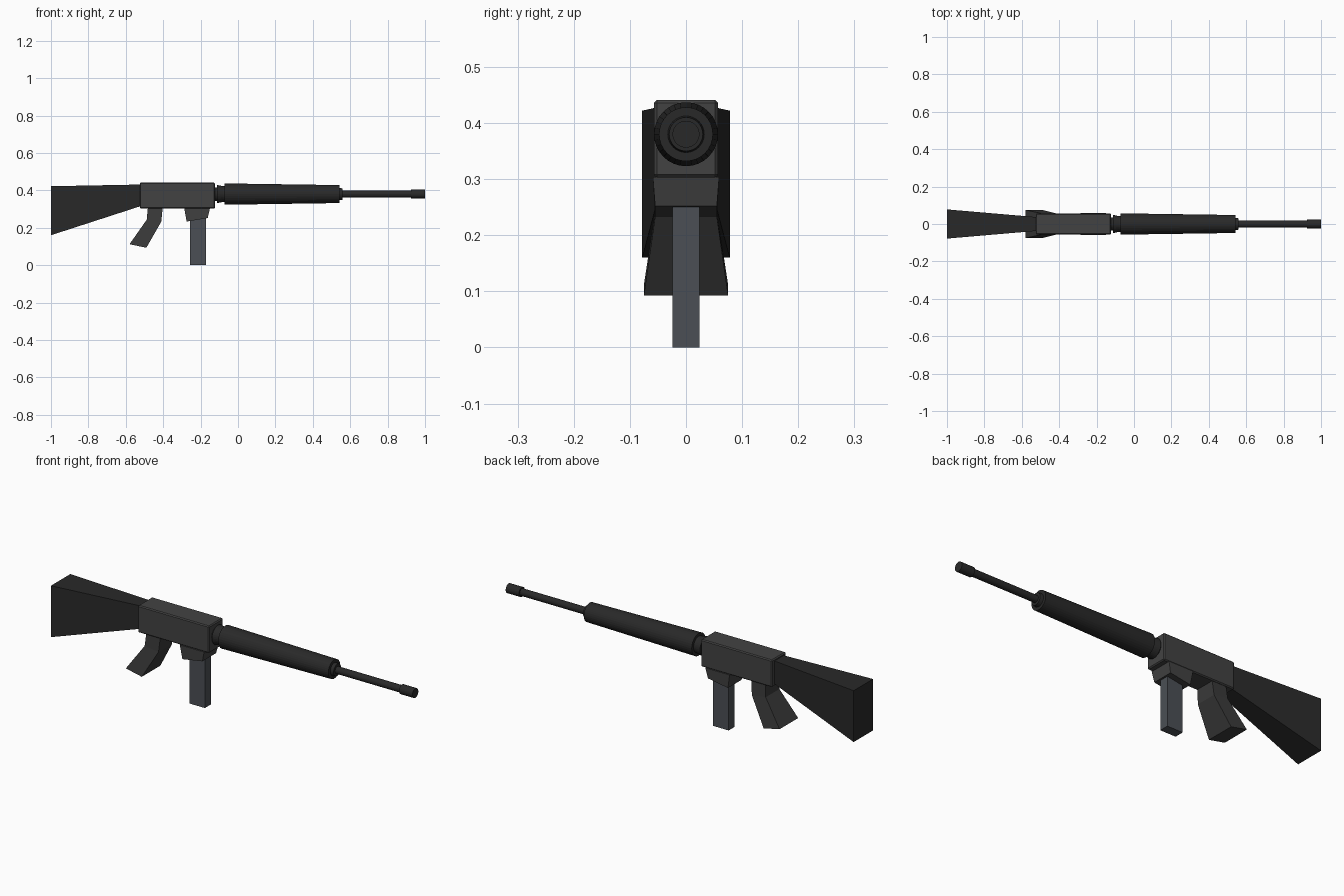
import bpy, bmesh, math

if "Cube" in bpy.data.objects:
    bpy.data.objects.remove(bpy.data.objects["Cube"])


def finish(name, bm, color):
    bmesh.ops.recalc_face_normals(bm, faces=bm.faces[:])
    mesh = bpy.data.meshes.new(name)
    bm.to_mesh(mesh)
    bm.free()
    obj = bpy.data.objects.new(name, mesh)
    bpy.context.collection.objects.link(obj)
    mat = bpy.data.materials.new(name + "_material")
    mat.diffuse_color = (*color, 1)
    mat.use_nodes = True
    mat.node_tree.nodes["Principled BSDF"].inputs["Base Color"].default_value = mat.diffuse_color
    mesh.materials.append(mat)
    return obj


def box_loft(name, sections, color, bevel=0):
    """Rectangular sections: two (x, z) edge points and a half width in y."""
    bm = bmesh.new()
    rings = []
    for (xa, za), (xb, zb), w in sections:
        corners = [(xa, -w, za), (xb, -w, zb), (xb, w, zb), (xa, w, za)]
        rings.append([bm.verts.new(c) for c in corners])
    for a, b in zip(rings, rings[1:]):
        for i in range(4):
            j = (i + 1) % 4
            bm.faces.new((a[i], a[j], b[j], b[i]))
    bm.faces.new(rings[0])
    bm.faces.new(rings[-1])
    obj = finish(name, bm, color)
    if bevel:
        mod = obj.modifiers.new("edge_chamfer", "BEVEL")
        mod.width = bevel
        mod.segments = 1
    return obj


def turned(name, profile, color, sides=32, axis_z=0.38):
    """Capped (x, radius) profile turned about the barrel axis."""
    bm = bmesh.new()
    rings = []
    for x, r in profile:
        rings.append([bm.verts.new((x, r * math.cos(2 * math.pi * k / sides),
                                    axis_z + r * math.sin(2 * math.pi * k / sides)))
                      for k in range(sides)])
    for a, b in zip(rings, rings[1:]):
        for i in range(sides):
            j = (i + 1) % sides
            bm.faces.new((a[i], a[j], b[j], b[i]))
    bm.faces.new(rings[0])
    bm.faces.new(rings[-1])
    return finish(name, bm, color)


BODY = (0.055, 0.055, 0.055)
GRIP = (0.042, 0.042, 0.042)
DARK = (0.022, 0.022, 0.022)
STEEL = (0.07, 0.078, 0.09)

# Receiver and tapered magazine well
box_loft("receiver", [((-0.525, 0.303), (-0.123, 0.303), 0.057),
                      ((-0.525, 0.441), (-0.123, 0.441), 0.057)], BODY, 0.005)
box_loft("magazine_well", [((-0.287, 0.304), (-0.15, 0.304), 0.059),
                           ((-0.275, 0.233), (-0.162, 0.252), 0.055)], BODY)

# Magazine
box_loft("magazine", [((-0.257, 0.0), (-0.17, 0.0), 0.024),
                      ((-0.257, 0.26), (-0.17, 0.26), 0.024)], STEEL)

# Bent grip, flaring towards the bottom
box_loft("grip", [((-0.482, 0.306), (-0.403, 0.306), 0.05),
                  ((-0.488, 0.243), (-0.41, 0.233), 0.055),
                  ((-0.58, 0.112), (-0.49, 0.093), 0.075)], GRIP)

# Stock
box_loft("stock", [((-1.0, 0.422), (-1.0, 0.16), 0.078),
                   ((-0.522, 0.431), (-0.522, 0.315), 0.037)], DARK)

# Collar, handguard, barrel and muzzle
turned("collar", [(-0.125, 0.036), (-0.113, 0.036), (-0.113, 0.049),
                  (-0.08, 0.042), (-0.065, 0.042)], DARK)
turned("handguard", [(-0.072, 0.057), (0.543, 0.048)], DARK)
turned("handguard_cap", [(0.54, 0.033), (0.56, 0.03)], DARK)
turned("barrel", [(0.54, 0.018), (0.94, 0.018)], DARK)
turned("muzzle", [(0.925, 0.024), (1.0, 0.024)], DARK)
